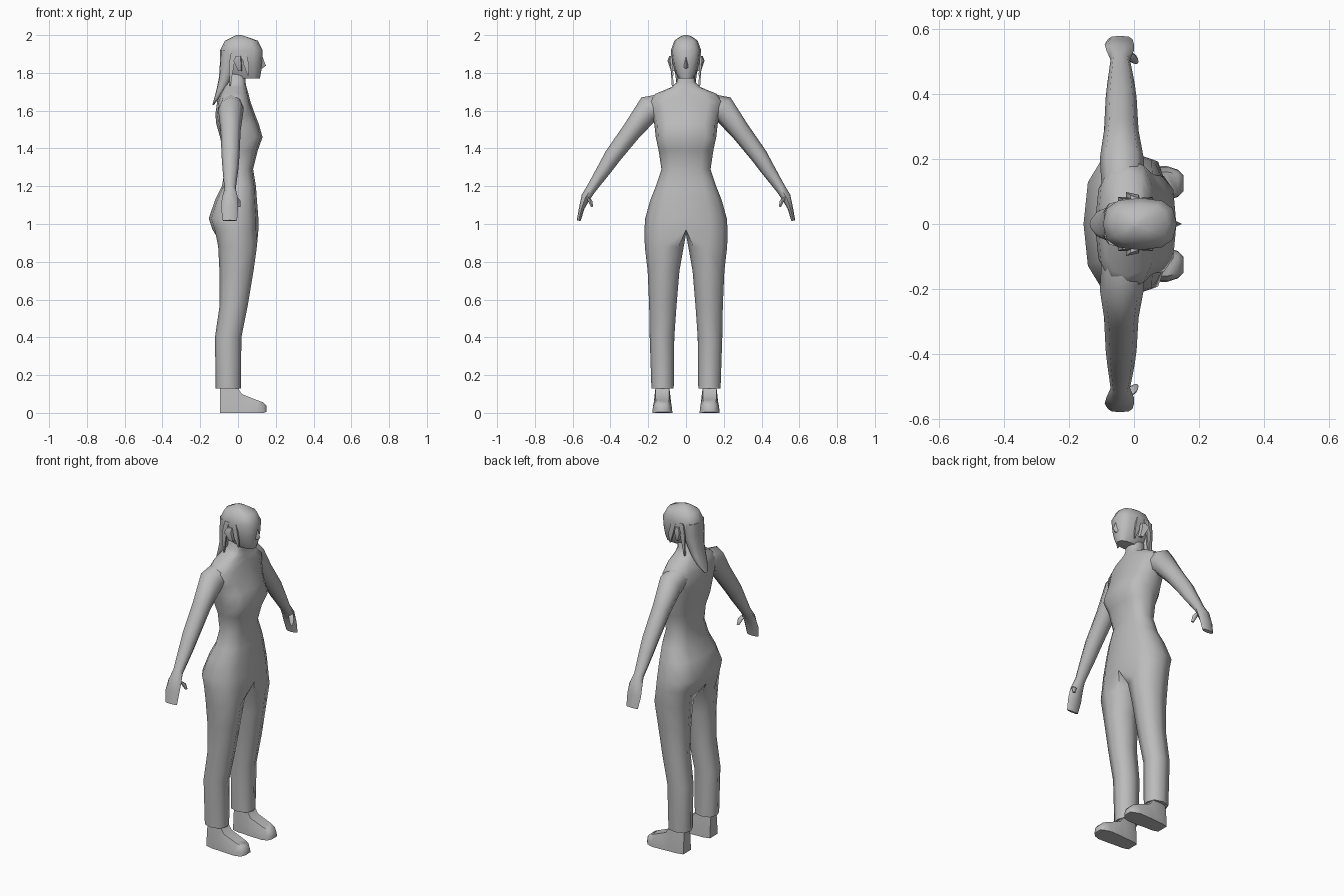
import bpy, bmesh, math
from mathutils import Vector

if "Cube" in bpy.data.objects:
    bpy.data.objects.remove(bpy.data.objects["Cube"], do_unlink=True)

GREY = (0.5, 0.5, 0.5, 1)
mat = bpy.data.materials.new("plain grey")
mat.use_nodes = True
mat.diffuse_color = GREY
bsdf = mat.node_tree.nodes["Principled BSDF"]
bsdf.inputs["Base Color"].default_value = GREY
bsdf.inputs["Roughness"].default_value = 0.8


def bridge(bm, a, b, closed=True):
    n = len(a)
    for i in range(n if closed else n - 1):
        j = (i + 1) % n
        bm.faces.new((a[i], a[j], b[j], b[i]))


def loft(bm, rings, closed=True, caps=(True, True)):
    rows = [[bm.verts.new(p) for p in ring] for ring in rings]
    for a, b in zip(rows, rows[1:]):
        bridge(bm, a, b, closed)
    for use, row in zip(caps, (rows[0], rows[-1])):
        if use:
            bm.faces.new(row)
    return rows


def finish(bm, name, angle=55):
    """Mirror the left half to the right and make the object."""
    geom = bm.verts[:] + bm.edges[:] + bm.faces[:]
    bmesh.ops.mirror(bm, geom=geom, axis='Y', merge_dist=0.0005)
    bmesh.ops.recalc_face_normals(bm, faces=bm.faces[:])
    me = bpy.data.meshes.new(name)
    bm.to_mesh(me)
    bm.free()
    me.materials.append(mat)
    me.shade_smooth()
    me.set_sharp_from_angle(angle=math.radians(angle))
    ob = bpy.data.objects.new(name, me)
    bpy.context.collection.objects.link(ob)


def power(v, p):
    return math.copysign(abs(v) ** p, v) if abs(v) > 1e-6 else 0.0


def half_ring(z, back, front, width, p=0.75):
    """Seven points from front centre round the left side to back centre."""
    mid, rad = (front + back) / 2, (front - back) / 2
    return [Vector((mid + rad * power(math.cos(i * math.pi / 6), p),
                    width * power(math.sin(i * math.pi / 6), p), z)) for i in range(7)]


def limb_ring(outer, inner, back, front):
    """Eight-sided ring between an outer and an inner (y, z) point."""
    o, n = Vector((0, *outer)), Vector((0, *inner))
    mid, half = (o + n) / 2, (o - n) / 2
    return [mid + half * math.cos(a) + Vector(((front + back) / 2 + (front - back) / 2 * math.sin(a), 0, 0))
            for a in (i * math.pi / 4 for i in range(8))]


# Body: half torso from neck to hips, then the leg grows from its last ring
bm = bmesh.new()
torso = [half_ring(*r) for r in (
    (1.82, -0.05, 0.04, 0.045), (1.75, -0.055, 0.04, 0.05), (1.725, -0.075, 0.045, 0.075),
    (1.69, -0.095, 0.055, 0.16), (1.65, -0.11, 0.065, 0.2), (1.58, -0.12, 0.09, 0.18),
    (1.53, -0.115, 0.11, 0.168), (1.46, -0.095, 0.13, 0.16, 0.6), (1.39, -0.08, 0.105, 0.145),
    (1.29, -0.07, 0.08, 0.13), (1.2, -0.085, 0.095, 0.16), (1.13, -0.12, 0.1, 0.188),
    (1.03, -0.155, 0.108, 0.216), (0.97, -0.135, 0.108, 0.22))]
rows = loft(bm, torso, closed=False, caps=(True, False))
crotch = bm.verts.new((-0.02, 0, 0.945))
hip = [crotch] + rows[-1]
legs = []
for z, back, front, inner, outer in (
        (0.88, -0.105, 0.1, 0.012, 0.218), (0.75, -0.098, 0.082, 0.035, 0.203),
        (0.57, -0.097, 0.052, 0.05, 0.195), (0.4, -0.122, 0.018, 0.062, 0.192),
        (0.13, -0.118, 0.015, 0.065, 0.183)):
    ring = []
    for i in range(8):
        a = i * math.pi / 4
        ring.append(bm.verts.new(((back + front) / 2 + (front - back) / 2 * power(math.sin(a), 0.85),
                                  (inner + outer) / 2 - (outer - inner) / 2 * power(math.cos(a), 0.85), z)))
    legs.append(ring)
for a, b in zip([hip] + legs, legs):
    bridge(bm, a, b)
bm.faces.new(legs[-1])
finish(bm, "body_and_legs")

# Arms with flat hands
bm = bmesh.new()
loft(bm, [limb_ring(*r) for r in (
    ((0.13, 1.69), (0.12, 1.56), -0.1, 0.03), ((0.236, 1.67), (0.168, 1.54), -0.105, 0.03),
    ((0.325, 1.53), (0.25, 1.455), -0.092, 0.014), ((0.425, 1.385), (0.35, 1.335), -0.087, 0.008),
    ((0.465, 1.31), (0.4, 1.27), -0.082, 0.002), ((0.522, 1.205), (0.485, 1.165), -0.072, -0.012),
    ((0.552, 1.155), (0.515, 1.12), -0.085, 0), ((0.566, 1.09), (0.538, 1.08), -0.09, 0),
    ((0.578, 1.02), (0.558, 1.015), -0.08, -0.005))])
finish(bm, "arms")

bm = bmesh.new()
loft(bm, [limb_ring(*r) for r in (
    ((0.535, 1.15), (0.515, 1.14), -0.035, -0.005), ((0.52, 1.125), (0.497, 1.125), -0.02, 0.012),
    ((0.503, 1.09), (0.491, 1.092), -0.004, 0.014))])
finish(bm, "thumbs")

# Shoes: sections from heel to toe
bm = bmesh.new()
loft(bm, [[(x, 0.125 + s * w, z) for s, w, z in (
    (-1, low, base), (1, low, base), (1, low * 0.95, top * 0.45),
    (1, high, top), (-1, high, top), (-1, low * 0.95, top * 0.45))]
    for x, base, top, low, high in (
        (-0.095, 0, 0.14, 0.035, 0.025), (-0.06, 0, 0.14, 0.045, 0.036), (-0.005, 0, 0.14, 0.047, 0.036),
        (0.02, 0, 0.1, 0.05, 0.036), (0.1, 0, 0.068, 0.053, 0.035), (0.135, 0, 0.055, 0.042, 0.028),
        (0.152, 0.005, 0.035, 0.025, 0.018))])
finish(bm, "shoes")

# Head
bm = bmesh.new()
loft(bm, [half_ring(*r) for r in (
    (1.77, -0.03, 0.115, 0.038), (1.8, -0.06, 0.122, 0.055), (1.85, -0.088, 0.128, 0.07),
    (1.92, -0.095, 0.131, 0.08), (1.97, -0.07, 0.105, 0.062), (1.99, -0.03, 0.05, 0.035),
    (2.0, -0.01, 0.02, 0.012))], closed=False)
finish(bm, "head")

# Nose
bm = bmesh.new()
loft(bm, [[(0.115, 0, z), (x, 0, z), (0.115, w, z)] for z, x, w in
          ((1.885, 0.13, 0.008), (1.838, 0.148, 0.016), (1.824, 0.128, 0.014))])
finish(bm, "nose")

# Long hair tied at the back, tapering over the shoulders
bm = bmesh.new()
loft(bm, [half_ring(*r) for r in (
    (1.92, -0.094, 0, 0.07), (1.85, -0.096, -0.01, 0.068), (1.78, -0.1, -0.03, 0.055),
    (1.72, -0.112, -0.06, 0.048), (1.68, -0.122, -0.09, 0.04), (1.63, -0.136, -0.128, 0.012))],
    closed=False)
finish(bm, "back_hair")

# Ears and loose side locks
bm = bmesh.new()
loft(bm, [[(x - d, 0.06, z), (x + d, 0.06, z), (x + d * 0.6, y, z), (x - d, y + 0.008, z)]
          for z, x, d, y in ((1.89, 0.005, 0.015, 0.08), (1.865, 0, 0.024, 0.09), (1.81, 0.01, 0.01, 0.072))])
finish(bm, "ears")

bm = bmesh.new()
for lean, tip in ((0.045, 1.785), (-0.035, 1.73)):
    loft(bm, [[(x - d, y - 0.01, z), (x + d, y - 0.01, z), (x + d, y, z), (x - d, y, z)]
              for z, x, d, y in ((1.92, lean * 0.6, 0.014, 0.078), (1.84, lean, 0.014, 0.083),
                                 (tip, lean * 1.2, 0.002, 0.075))])
finish(bm, "side_locks")
